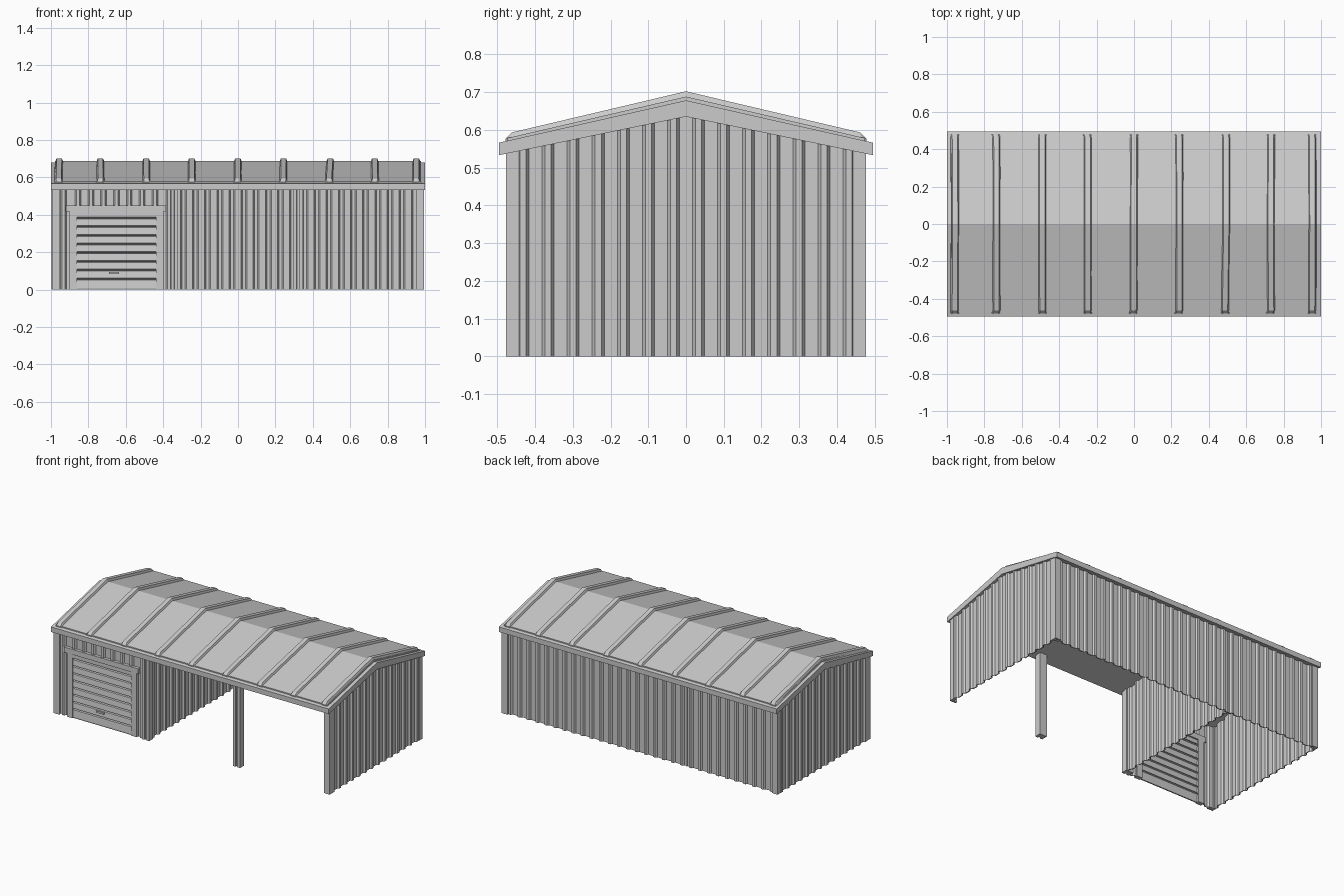
import bpy, bmesh, math, random

if "Cube" in bpy.data.objects:
    bpy.data.objects.remove(bpy.data.objects["Cube"])
random.seed(4)


def mesh(name, verts, faces):
    bm = bmesh.new()
    vs = [bm.verts.new(v) for v in verts]
    for f in faces:
        bm.faces.new([vs[i] for i in f])
    bmesh.ops.recalc_face_normals(bm, faces=bm.faces[:])
    me = bpy.data.meshes.new(name)
    bm.to_mesh(me)
    bm.free()
    ob = bpy.data.objects.new(name, me)
    bpy.context.collection.objects.link(ob)
    return ob


def loft(name, sections):
    """Closed skin through equally long rings of points, capped at both ends."""
    n = len(sections[0])
    verts = [p for s in sections for p in s]
    faces = [tuple(range(n)), tuple(range(len(verts) - n, len(verts)))]
    for k in range(len(sections) - 1):
        a, b = k * n, (k + 1) * n
        for i in range(n):
            j = (i + 1) % n
            faces.append((a + i, a + j, b + j, b + i))
    return mesh(name, verts, faces)


def box(name, x0, x1, y0, y1, z0, z1):
    return loft(name, [[(x0, y0, z), (x1, y0, z), (x1, y1, z), (x0, y1, z)] for z in (z0, z1)])


def wall(name, start, end, normal, top, z0=0.0, pitch=0.066, depth=0.012, thick=0.006):
    """Ribbed sheet wall running from start to end, ribs facing along normal."""
    length = math.dist(start, end)
    ux, uy = (end[0] - start[0]) / length, (end[1] - start[1]) / length
    count = max(1, round(length / pitch))
    p = length / count
    prof = [(0, 0)]
    for i in range(count):
        c = (i + 0.5) * p
        prof += [(c - 0.016, 0), (c - 0.008, depth), (c + 0.008, depth), (c + 0.016, 0)]
    prof.append((length, 0))
    sections = []
    for s, d in prof:
        px, py = start[0] + ux * s, start[1] + uy * s
        o = (px + normal[0] * d, py + normal[1] * d)
        i = (px + normal[0] * (d - thick), py + normal[1] * (d - thick))
        zt = top(py)
        sections.append([(*o, z0), (*o, zt), (*i, zt), (*i, z0)])
    return loft(name, sections)


def gable(y):
    return 0.645 - 0.202 * abs(y)


def eave(y):
    return 0.55


# Roof: solid trim base with a raised sheet panel on top
def roof(name, x, w, eave_low, ridge_low, eave_top, ridge_top):
    prof = [(-w, eave_low), (0, ridge_low), (w, eave_low), (w, eave_top), (0, ridge_top), (-w, eave_top)]
    return loft(name, [[(sx, y, z) for y, z in prof] for sx in (-x, x)])


roof("roof_trim", 1.0, 0.495, 0.533, 0.635, 0.566, 0.678)
roof("roof_panel", 0.978, 0.474, 0.56, 0.66, 0.578, 0.688)

# Roof ribs with tapered sides and chamfered ends
for k, x in enumerate((-0.955, -0.738, -0.488, -0.25, -0.003, 0.242, 0.49, 0.73, 0.953)):
    sections = []
    for y, low, high in ((-0.478, 0.565, 0.576), (-0.462, 0.57, 0.593), (0, 0.67, 0.702),
                         (0.462, 0.57, 0.593), (0.478, 0.565, 0.576)):
        c = x + random.uniform(-0.004, 0.004)
        sections.append([(c - 0.026, y, low), (c - 0.014, y, high), (c + 0.014, y, high), (c + 0.026, y, low)])
    loft(f"roof_rib_{k + 1}", sections)

# Ribbed walls
FRONT = -0.457
wall("right_wall", (0.981, -0.465), (0.981, 0.465), (1, 0), gable)
wall("left_wall", (-0.984, -0.465), (-0.984, 0.465), (-1, 0), gable)
wall("back_wall", (-0.975, 0.456), (0.975, 0.456), (0, 1), eave)
wall("partition_wall", (-0.325, -0.455), (-0.325, 0.46), (1, 0), gable)
wall("front_wall_left", (-0.975, FRONT), (-0.89, FRONT), (0, -1), eave)
wall("front_wall_right", (-0.41, FRONT), (-0.33, FRONT), (0, -1), eave)
wall("front_wall_over_door", (-0.89, FRONT), (-0.41, FRONT), (0, -1), eave, z0=0.42)


# Corner posts: thin angle pieces
for sx, side in ((-1, "left"), (1, "right")):
    for sy, end in ((-1, "front"), (1, "back")):
        prof = [(0.994, 0.477), (0.952, 0.477), (0.952, 0.464), (0.98, 0.464), (0.98, 0.442), (0.994, 0.442)]
        loft(f"{end}_{side}_corner_post", [[(sx * x, sy * y, z) for x, y in prof] for z in (0, 0.55)])


# Free-standing post and partition post, grooved on the front
def post(name, cx, y0=-0.476, w=0.026, d=0.042):
    prof = [(-w, 0), (-0.008, 0), (-0.006, 0.01), (0.006, 0.01), (0.008, 0), (w, 0), (w, d), (-w, d)]
    return loft(name, [[(cx + x, y0 + y, z) for x, y in prof] for z in (0, 0.55)])


post("open_bay_post", 0.322)
post("partition_post", -0.333)

# Shutter door: frame, one louvred sheet seen from both sides, handle
box("door_jamb_left", -0.902, -0.862, -0.473, -0.445, 0, 0.42)
box("door_jamb_right", -0.438, -0.398, -0.473, -0.445, 0, 0.42)
box("door_header", -0.92, -0.385, -0.477, -0.445, 0.416, 0.45)
box("door_top_rail", -0.87, -0.43, -0.47, -0.455, 0.39, 0.42)
edges = [0.0] + [0.055 + 0.0465 * i for i in range(8)] + [0.425]
outer = []
for k, (a, b) in enumerate(zip(edges, edges[1:])):
    outer += [(-0.453 if k else -0.466, a), (-0.468, a + 0.008), (-0.464, b - 0.003)]
prof = outer + [(y + 0.008, z) for y, z in reversed(outer)]
loft("door_shutter", [[(x, y, z) for y, z in prof] for x in (-0.868, -0.432)])
box("door_handle", -0.69, -0.635, -0.475, -0.462, 0.084, 0.095)
